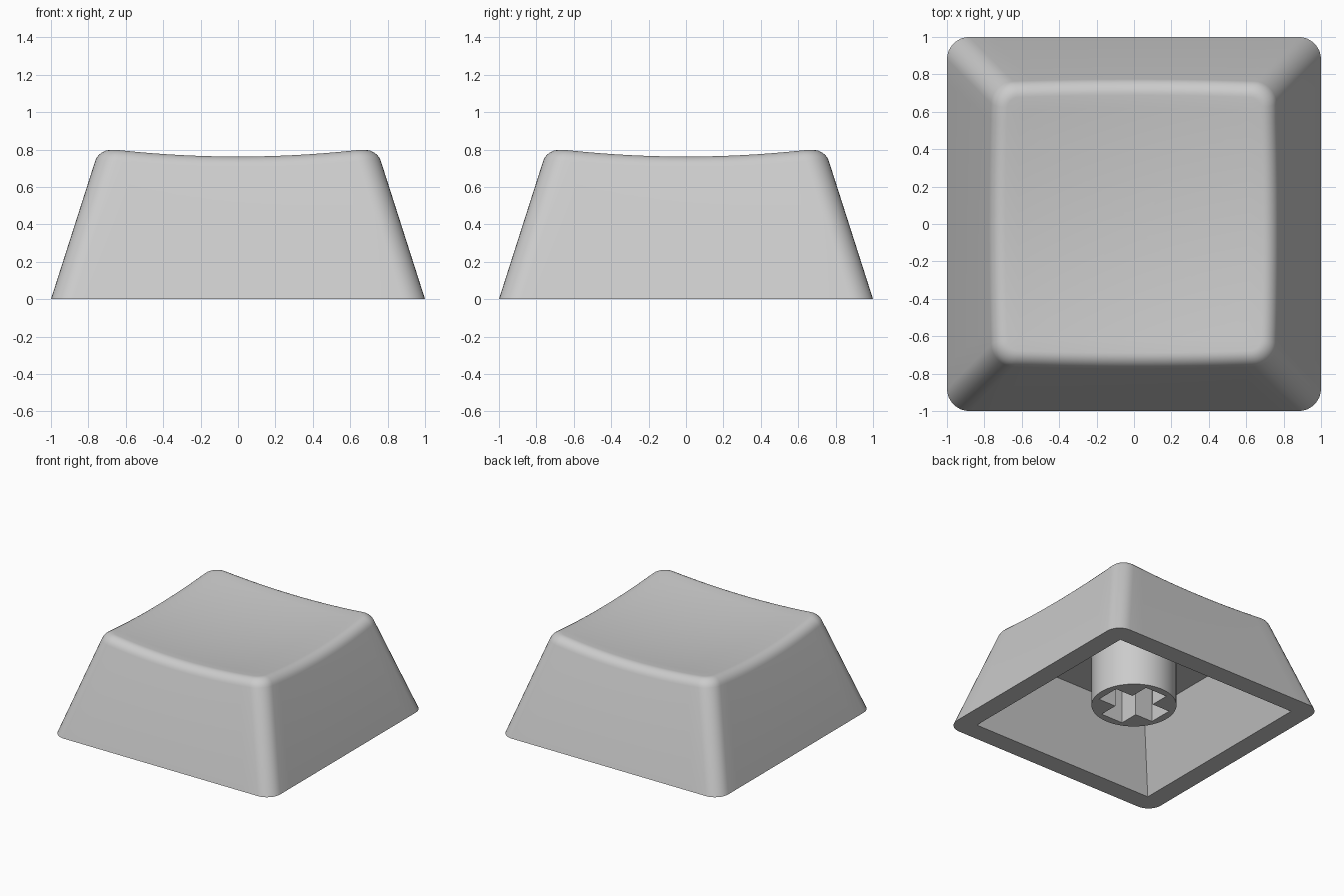
import bpy, bmesh, math
from mathutils import Vector

if "Cube" in bpy.data.objects:
    bpy.data.objects.remove(bpy.data.objects["Cube"])

grey = bpy.data.materials.new("mid_grey")
grey.diffuse_color = (0.6, 0.6, 0.6, 1)
grey.use_nodes = True
grey.node_tree.nodes["Principled BSDF"].inputs["Base Color"].default_value = grey.diffuse_color

TAPER, CORNER, FILLET = 0.32, 0.12, 0.065
SIDE, ARC = 14, 8              # segments per side and per corner
INNER_Z, INNER_TOP, INNER_BASE = 0.55, 0.63, 0.84


def outline(a, r):
    """Rounded square of half size a, counter-clockwise."""
    pts = []
    for k in range(4):
        turn = k * math.pi / 2
        c, s = math.cos(turn), math.sin(turn)
        local = [(a, -(a - r) + 2 * (a - r) * i / SIDE) for i in range(SIDE)]
        for i in range(ARC):
            t = math.pi / 2 * i / ARC
            local.append((a - r + r * math.cos(t), a - r + r * math.sin(t)))
        pts += [(x * c - y * s, x * s + y * c) for x, y in local]
    return pts


def dish(x, y):
    return 0.72 + 0.089 * (x * x + y * y)


def finish(bm, name):
    bmesh.ops.recalc_face_normals(bm, faces=bm.faces[:])
    mesh = bpy.data.meshes.new(name)
    bm.to_mesh(mesh)
    bm.free()
    mesh.materials.append(grey)
    ob = bpy.data.objects.new(name, mesh)
    bpy.context.collection.objects.link(ob)
    bpy.ops.object.select_all(action='DESELECT')
    ob.select_set(True)
    bpy.context.view_layer.objects.active = ob
    bpy.ops.object.shade_smooth_by_angle(angle=math.radians(35))


def loop_edges(bm, verts):
    return [bm.edges.get((v, w)) or bm.edges.new((v, w))
            for v, w in zip(verts, verts[1:] + verts[:1])]


def bridge(bm, a, b):
    n = len(a)
    for i in range(n):
        j = (i + 1) % n
        bm.faces.new((a[i], a[j], b[j], b[i]))


# Shell: tapered walls, rounded rim, dished top
bm = bmesh.new()
base = outline(1, CORNER)
n = len(base)
STEPS = 6
rows = [[Vector((x, y, 0)) for x, y in base]] + [[] for _ in range(STEPS + 1)]
for i in range(n):
    h = 0.77
    for _ in range(8):         # height where wall meets dish
        h = dish(*outline(1 - TAPER * h, CORNER)[i])
    a = 1 - TAPER * h
    edge = Vector((*outline(a, CORNER)[i], h))
    low = Vector((*outline(a + TAPER * FILLET, CORNER)[i], h - FILLET))
    x, y = outline(a - FILLET, CORNER - FILLET)[i]
    high = Vector((x, y, dish(x, y)))
    for s in range(STEPS + 1):
        t = s / STEPS
        w0, w1, w2 = (1 - t) ** 2, 1.5 * t * (1 - t), t * t
        rows[s + 1].append((low * w0 + edge * w1 + high * w2) / (w0 + w1 + w2))
for k in range(9, 0, -1):
    ring = [(p.x * k / 10, p.y * k / 10) for p in rows[STEPS + 1]]
    rows.append([Vector((x, y, dish(x, y))) for x, y in ring])
rings = [[bm.verts.new(p) for p in row] for row in rows]
for a, b in zip(rings, rings[1:]):
    bridge(bm, a, b)
centre = bm.verts.new((0, 0, dish(0, 0)))
for i in range(n):
    bm.faces.new((rings[-1][i], rings[-1][(i + 1) % n], centre))

# Hollow underside with square corners
signs = [(1, -1), (1, 1), (-1, 1), (-1, -1)]
mouth = [bm.verts.new((x * INNER_BASE, y * INNER_BASE, 0)) for x, y in signs]
roof = [bm.verts.new((x * INNER_TOP, y * INNER_TOP, INNER_Z)) for x, y in signs]
bmesh.ops.triangle_fill(bm, use_beauty=True, normal=(0, 0, -1),
                        edges=loop_edges(bm, rings[0]) + loop_edges(bm, mouth))
bridge(bm, mouth, roof)
bm.faces.new(roof)
finish(bm, "key_shell")

# Stem: round post with a cross-shaped socket
bm = bmesh.new()
Z0, R, L, W = 0.113, 0.32, 0.26, 0.1
circle = [(R * math.cos(i * math.tau / 64), R * math.sin(i * math.tau / 64))
          for i in range(64)]
cross = []
for x, y in [(L, -W), (L, W), (W, W)]:
    cross.append((x, y))
cross = [p for k in range(4) for p in
         [(x * c - y * s, x * s + y * c) for c, s in [[(1, 0), (0, 1), (-1, 0), (0, -1)][k]]
          for x, y in cross]]
lower = [[bm.verts.new((x, y, Z0)) for x, y in loop] for loop in (circle, cross)]
upper = [[bm.verts.new((x, y, INNER_Z)) for x, y in loop] for loop in (circle, cross)]
bmesh.ops.triangle_fill(bm, use_beauty=True, normal=(0, 0, -1),
                        edges=loop_edges(bm, lower[0]) + loop_edges(bm, lower[1]))
for a, b in zip(lower, upper):
    bridge(bm, a, b)
finish(bm, "stem")
